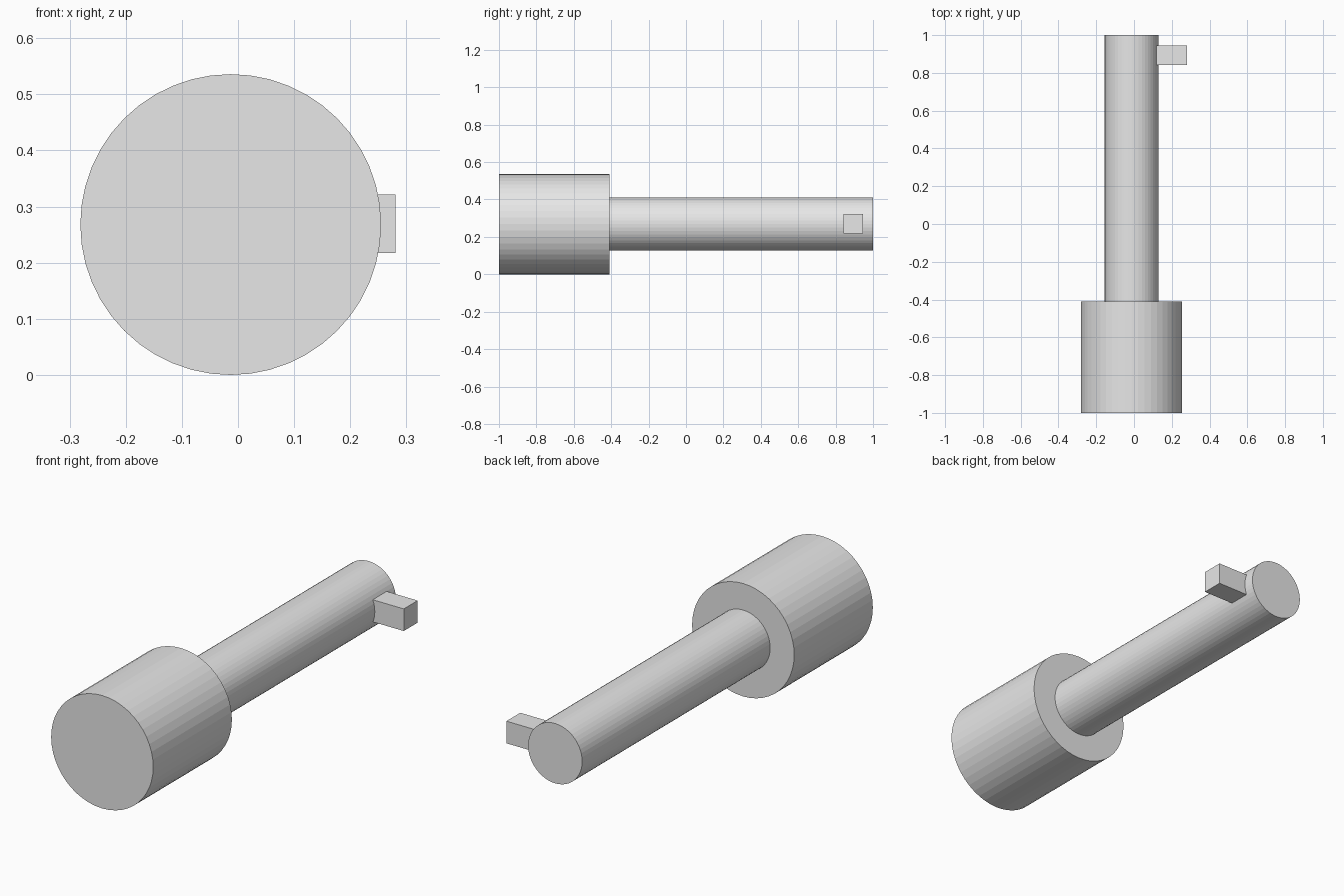
import bpy
from math import pi

cube = bpy.data.objects.get("Cube")
if cube:
    bpy.data.objects.remove(cube, do_unlink=True)

AXIS_X, AXIS_Z = -0.013, 0.268
SIDES = 48

grey = bpy.data.materials.new("plain grey")
grey.use_nodes = True
grey.diffuse_color = (0.8, 0.8, 0.8, 1)
grey.node_tree.nodes["Principled BSDF"].inputs["Base Color"].default_value = (0.8, 0.8, 0.8, 1)


def rod(name, radius, y0, y1):
    """Faceted cylinder lying along y on the common axis."""
    bpy.ops.mesh.primitive_cylinder_add(
        vertices=SIDES, radius=radius, depth=y1 - y0,
        location=(AXIS_X, (y0 + y1) / 2, AXIS_Z), rotation=(pi / 2, 0, 0))
    obj = bpy.context.object
    obj.name = name
    obj.data.materials.append(grey)


def block(name, low, high):
    """Box between two opposite corners."""
    centre = [(a + b) / 2 for a, b in zip(low, high)]
    bpy.ops.mesh.primitive_cube_add(size=1, location=centre)
    obj = bpy.context.object
    obj.name = name
    obj.scale = [b - a for a, b in zip(low, high)]
    bpy.ops.object.transform_apply(location=False, rotation=False, scale=True)
    obj.data.materials.append(grey)


# Wide head at the front, narrow shaft behind it
rod("head", 0.268, -1.0, -0.41)
rod("shaft", 0.142, -0.41, 1.0)

# Square side peg near the shaft's far end
block("side_peg", (0.08, 0.842, 0.217), (0.281, 0.946, 0.322))
